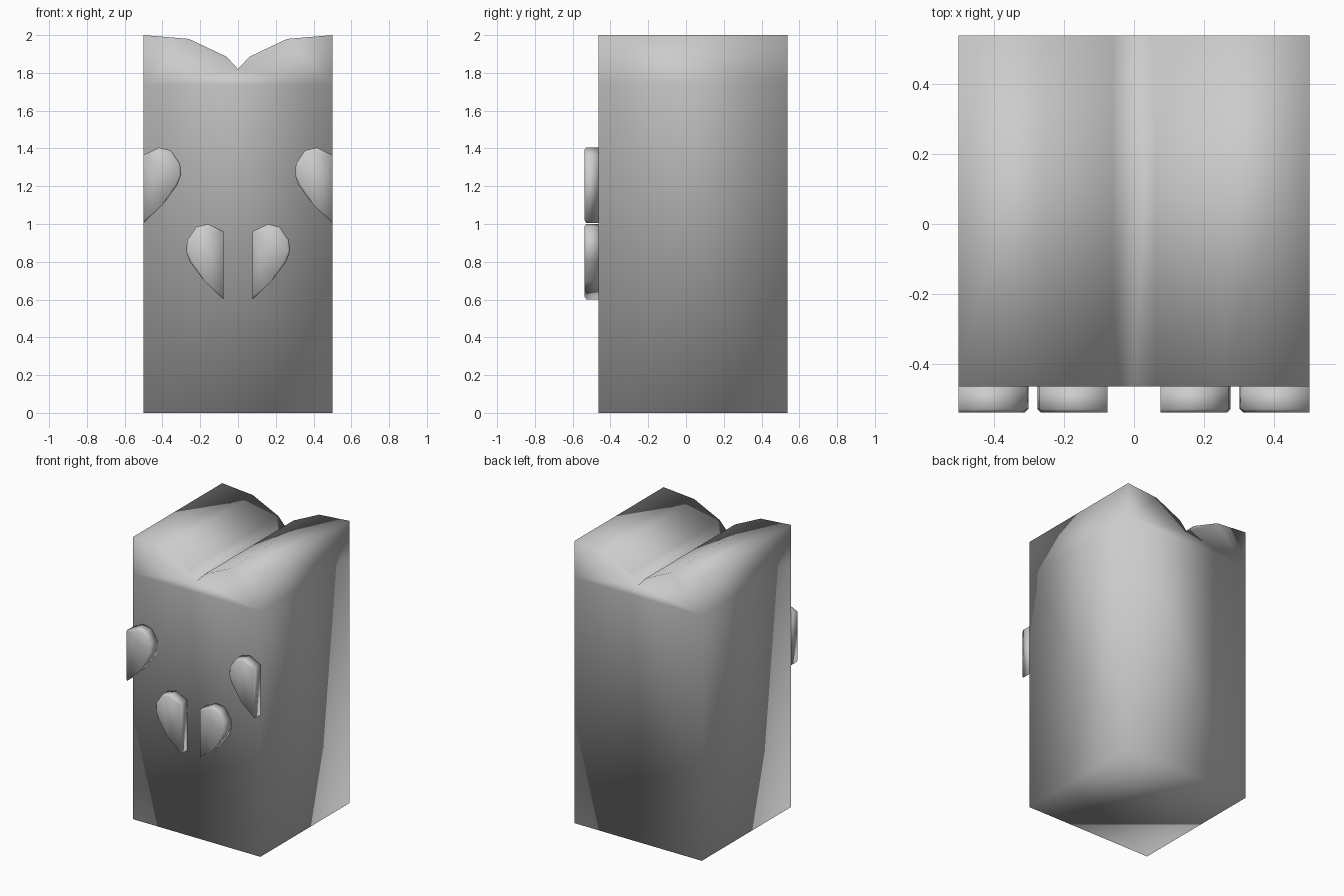
import bpy, bmesh

if "Cube" in bpy.data.objects:
    bpy.data.objects.remove(bpy.data.objects["Cube"])

FRONT, BACK, PETAL_FRONT = -0.463, 0.537, -0.537


def extrude_profile(name, profile, y0, y1, chamfer_edges=0, chamfer=0.01):
    """Extrude an x-z outline from y0 to y1, chamfering the first front edges."""
    bm = bmesh.new()
    n = len(profile)
    front = [bm.verts.new((x, y0, z)) for x, z in profile]
    back = [bm.verts.new((x, y1, z)) for x, z in profile]
    bm.faces.new(front)
    bm.faces.new(back[::-1])
    for i in range(n):
        j = (i + 1) % n
        bm.faces.new((front[i], back[i], back[j], front[j]))
    if chamfer_edges:
        edges = [bm.edges.get((front[i], front[i + 1])) for i in range(chamfer_edges)]
        bmesh.ops.bevel(bm, geom=edges, offset=chamfer, segments=1,
                        affect='EDGES', clamp_overlap=True)
    bmesh.ops.recalc_face_normals(bm, faces=bm.faces)
    for f in bm.faces:
        f.smooth = True
    mesh = bpy.data.meshes.new(name)
    bm.to_mesh(mesh)
    bm.free()
    obj = bpy.data.objects.new(name, mesh)
    bpy.context.collection.objects.link(obj)
    return obj


# Body block with a heart-shaped dip along the top
lobe = [(0.06, 1.885), (0.26, 1.98), (0.5, 2.0), (0.5, 1.74), (0.5, 0.0)]
body = [(0, 1.82)] + lobe + [(-x, z) for x, z in reversed(lobe)]
extrude_profile("body", body, FRONT, BACK)

# Half-heart petals: outline measured from the straight edge and the tip
petal = [(0, 0), (0.104, 0.10), (0.178, 0.20), (0.199, 0.255), (0.193, 0.315),
         (0.145, 0.385), (0.082, 0.40), (0, 0.36)]
for side, s in (("left", -1), ("right", 1)):
    lower = [(s * (0.076 + x), 0.6 + z) for x, z in petal]
    upper = [(s * (0.5 - x), 1.005 + z) for x, z in petal]
    for level, outline in (("lower", lower), ("upper", upper)):
        extrude_profile(f"{level}_{side}_petal", outline, PETAL_FRONT, FRONT,
                        chamfer_edges=len(petal) - 1)
